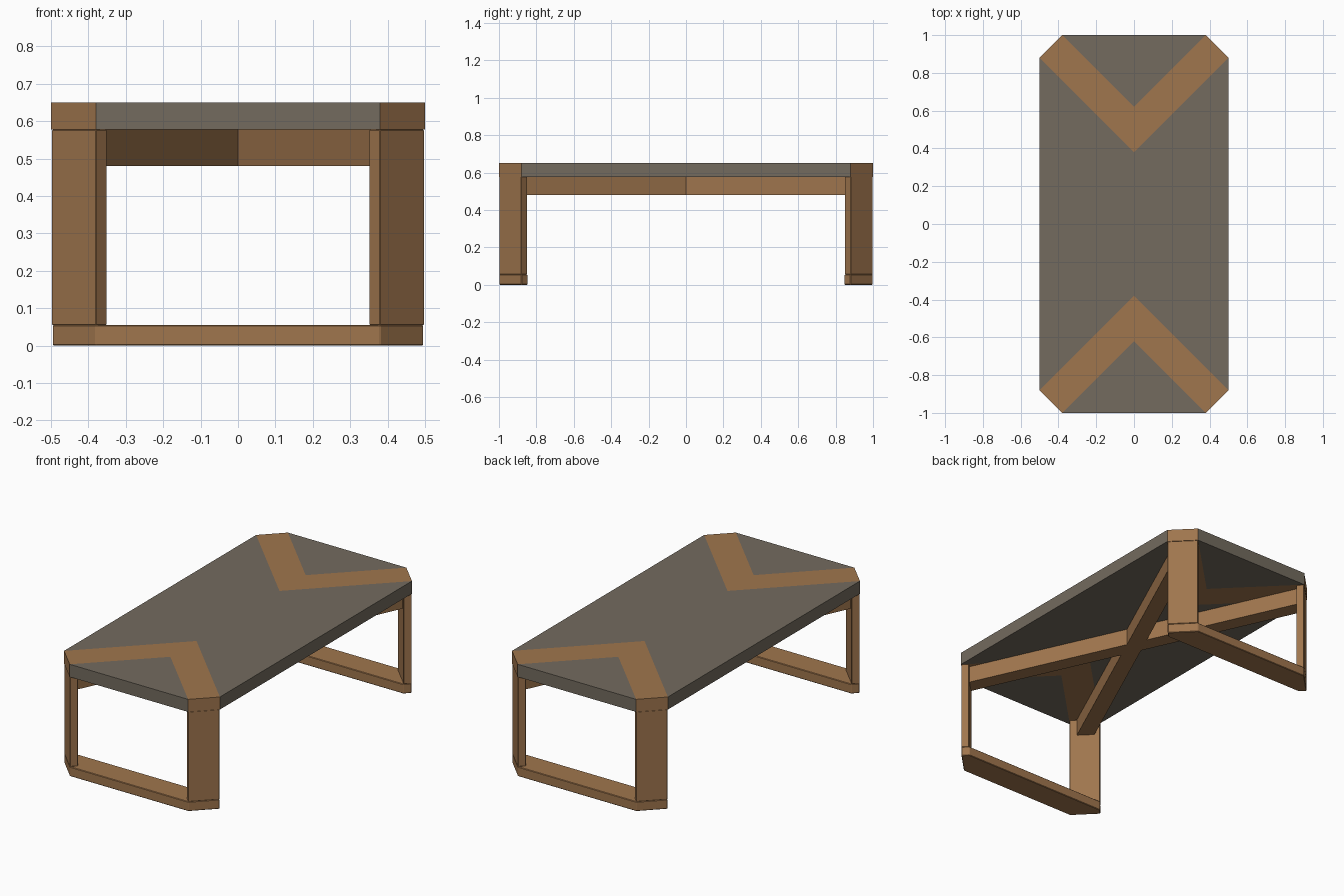
import bpy, bmesh

if "Cube" in bpy.data.objects:
    bpy.data.objects.remove(bpy.data.objects["Cube"])


def material(name, rgb):
    m = bpy.data.materials.new(name)
    m.diffuse_color = (*rgb, 1)
    m.use_nodes = True
    m.node_tree.nodes["Principled BSDF"].inputs["Base Color"].default_value = m.diffuse_color
    return m


WOOD = material("warm wood", (0.35, 0.18, 0.075))
GREY = material("grey brown slab", (0.172, 0.146, 0.113))


def prism(name, pts, z0, z1, mat, bevel=0.0):
    """Extrude a plan outline from z0 to z1."""
    bm = bmesh.new()
    face = bm.faces.new([bm.verts.new((x, y, z0)) for x, y in pts])
    up = bmesh.ops.extrude_face_region(bm, geom=[face])["geom"]
    bmesh.ops.translate(bm, vec=(0, 0, z1 - z0),
                        verts=[v for v in up if isinstance(v, bmesh.types.BMVert)])
    bmesh.ops.recalc_face_normals(bm, faces=bm.faces)
    me = bpy.data.meshes.new(name)
    bm.to_mesh(me)
    bm.free()
    me.materials.append(mat)
    ob = bpy.data.objects.new(name, me)
    bpy.context.collection.objects.link(ob)
    if bevel:
        mod = ob.modifiers.new("soft edges", "BEVEL")
        mod.width = bevel
        mod.segments = 1
    return ob


TOP0, TOP1 = 0.577, 0.65      # table top thickness
RAIL = 0.055                  # floor rail height

# central slab, notched by the V bands
prism("slab_centre", [(-.5, -.88), (0, -.38), (.5, -.88),
                      (.5, .88), (0, .38), (-.5, .88)], TOP0, TOP1, GREY)

for end, s in (("front", 1), ("back", -1)):
    def flip(pts):
        return [(x, y * s) for x, y in pts]

    # triangular end slab and V shaped wood inlay
    prism(end + "_slab", flip([(-.38, -1), (.38, -1), (0, -.62)]), TOP0, TOP1, GREY)
    prism(end + "_v_band", flip([(-.5, -.88), (-.38, -1), (0, -.62), (.38, -1),
                                 (.5, -.88), (0, -.38)]), TOP0, TOP1, WOOD)
    # floor rail with chamfered corners
    prism(end + "_floor_rail", flip([(-.38, -.998), (.38, -.998), (.497, -.88),
                                     (.467, -.848), (-.467, -.848), (-.497, -.88)]),
          0, RAIL, WOOD, 0.003)
    # diagonal legs, continuing the V band down to the rail
    for side, k in (("left", -1), ("right", 1)):
        leg = [(.38, -.998), (.498, -.88), (.468, -.85), (.35, -.968)]
        prism(f"{end}_{side}_leg", flip([(x * k, y) for x, y in leg]),
              RAIL, TOP0, WOOD, 0.002)

# crossed braces under the top, leg to opposite leg
for name, k in (("brace_a", 1), ("brace_b", -1)):
    hx, hy = 0.042, 0.018     # half width vector across the brace
    ex, ey = 0.42, 0.92
    prism(name, [(k * (-ex - hx), -ey + hy), (k * (-ex + hx), -ey - hy),
                 (k * (ex + hx), ey - hy), (k * (ex - hx), ey + hy)],
          0.48, TOP0, WOOD)
